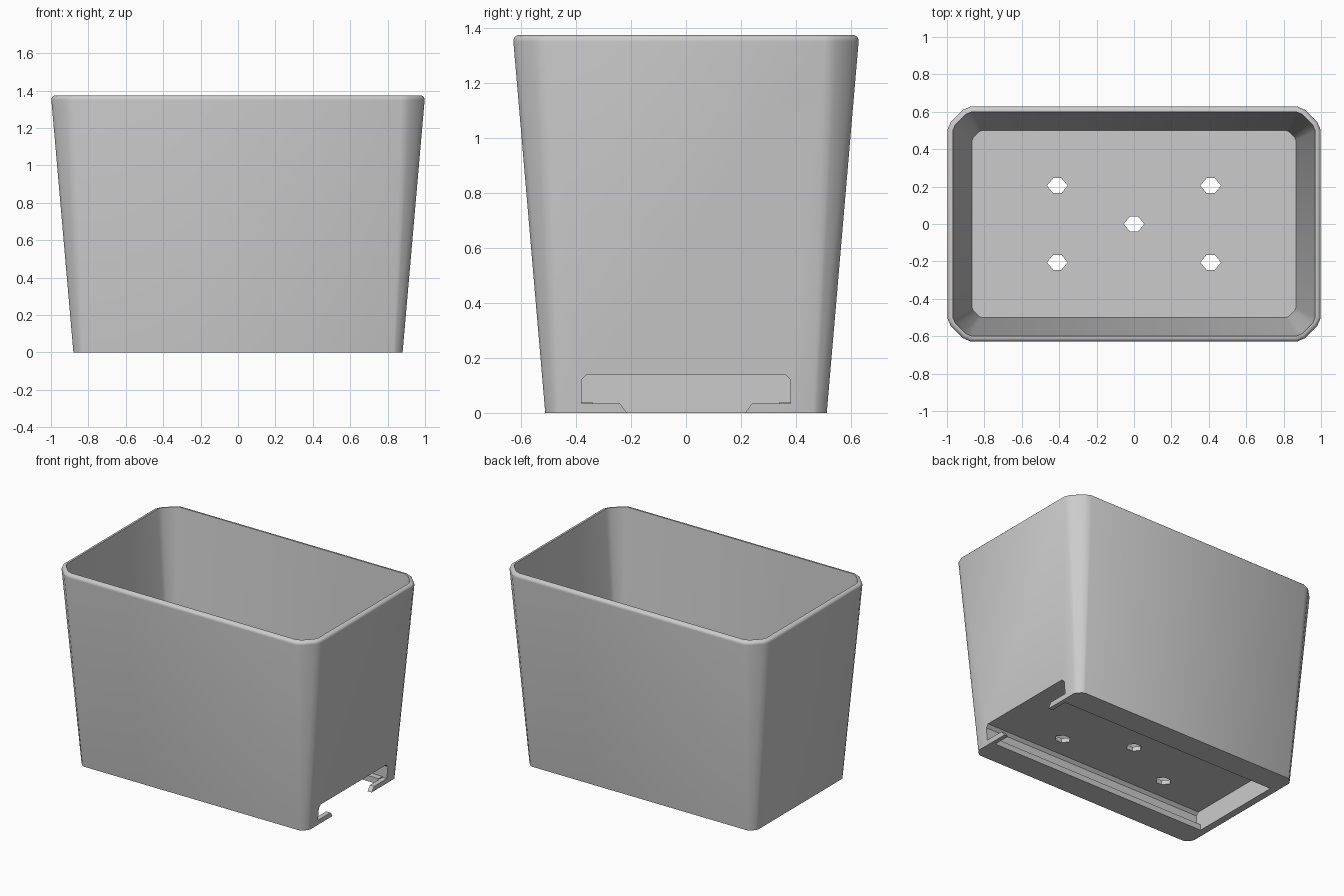
import bpy, bmesh, math

old = bpy.data.objects.get("Cube")
if old:
    bpy.data.objects.remove(old, do_unlink=True)

grey = bpy.data.materials.new("light grey plastic")
grey.use_nodes = True
colour = (0.6, 0.6, 0.6, 1)
grey.diffuse_color = colour
grey.node_tree.nodes["Principled BSDF"].inputs["Base Color"].default_value = colour

HEIGHT, FLOOR, FILLET, WALL = 1.375, 0.17, 0.025, 0.031
SLOT_TOP, LIP_X = 0.14, 0.85


def make_object(name, bm):
    bmesh.ops.recalc_face_normals(bm, faces=bm.faces)
    mesh = bpy.data.meshes.new(name)
    bm.to_mesh(mesh)
    bm.free()
    mesh.materials.append(grey)
    obj = bpy.data.objects.new(name, mesh)
    bpy.context.scene.collection.objects.link(obj)
    return obj


def ring(hx, hy, corner, z):
    """Rectangle with softened diagonal corners, counter-clockwise."""
    cut = [(0, 1), (0.14, 0.68), (0.68, 0.14), (1, 0)]
    pts = []
    for sx, sy in ((1, 1), (-1, 1), (-1, -1), (1, -1)):
        order = cut if sx * sy > 0 else cut[::-1]
        pts += [(sx * (hx - a * corner), sy * (hy - b * corner), z) for a, b in order]
    return pts


def loft(name, rings):
    bm = bmesh.new()
    loops = [[bm.verts.new(p) for p in r] for r in rings]
    for low, high in zip(loops, loops[1:]):
        for i in range(len(low)):
            j = (i + 1) % len(low)
            bm.faces.new((low[i], low[j], high[j], high[i]))
    bm.faces.new(loops[0][::-1])
    bm.faces.new(loops[-1])
    return make_object(name, bm)


def prism(name, profile, place, sweep):
    """Extrude a flat profile; place maps its 2D points into space."""
    bm = bmesh.new()
    face = bm.faces.new([bm.verts.new(place(a, b)) for a, b in profile])
    geom = bmesh.ops.extrude_face_region(bm, geom=[face])["geom"]
    moved = [v for v in geom if isinstance(v, bmesh.types.BMVert)]
    bmesh.ops.translate(bm, verts=moved, vec=sweep)
    return make_object(name, bm)


def outer(z, inset=0.0):
    t = z / HEIGHT
    return ring(0.88 + 0.12 * t - inset, 0.512 + 0.118 * t - inset,
                0.05 + 0.075 * t - inset * 0.5, z)


# Tapered tub: outer wall, rounded rim, inner wall and floor
rings = [outer(0)]
for k in range(6):
    a = k * math.pi / 10
    rings.append(outer(HEIGHT - FILLET + FILLET * math.sin(a), FILLET * (1 - math.cos(a))))
rings.append(ring(1 - WALL, 0.63 - WALL, 0.1, HEIGHT))
rings.append(ring(0.865, 0.499, 0.05, FLOOR))
tub = loft("planter_tub", rings)

# Mounting slot under the floor, and its narrower open end
def mirrored(half):
    return half + [(-y, z) for y, z in reversed(half)]

roof = [(0.38, SLOT_TOP - 0.02), (0.36, SLOT_TOP)]
channel = mirrored([(0.34, -0.1), (0.34, 0.04), (0.38, 0.04)] + roof)
mouth = mirrored([(0.215, -0.1), (0.215, 0), (0.24, 0.034), (0.38, 0.034)] + roof)
cutters = [
    prism("slot_cutter", channel, lambda y, z: (-0.83, y, z), (LIP_X + 0.83, 0, 0)),
    prism("slot_mouth_cutter", mouth, lambda y, z: (LIP_X - 0.002, y, z), (0.3, 0, 0)),
]

# Drain holes
hexagon = [(0.055, 0), (0.022, 0.04), (-0.022, 0.04),
           (-0.055, 0), (-0.022, -0.04), (0.022, -0.04)]
for cx, cy in [(0, 0)] + [(sx * 0.41, sy * 0.205) for sx in (1, -1) for sy in (1, -1)]:
    cutters.append(prism("drain_cutter", hexagon,
                         lambda x, y: (cx + x, cy + y, 0.1), (0, 0, 0.15)))

bpy.context.view_layer.objects.active = tub
tub.select_set(True)
for cutter in cutters:
    mod = tub.modifiers.new("cut", "BOOLEAN")
    mod.operation = "DIFFERENCE"
    mod.solver = "EXACT"
    mod.object = cutter
    bpy.ops.object.modifier_apply(modifier=mod.name)
    bpy.data.objects.remove(cutter, do_unlink=True)

# Smooth rim and corners, crisp cut edges
bpy.ops.object.shade_smooth_by_angle(angle=math.radians(35))
